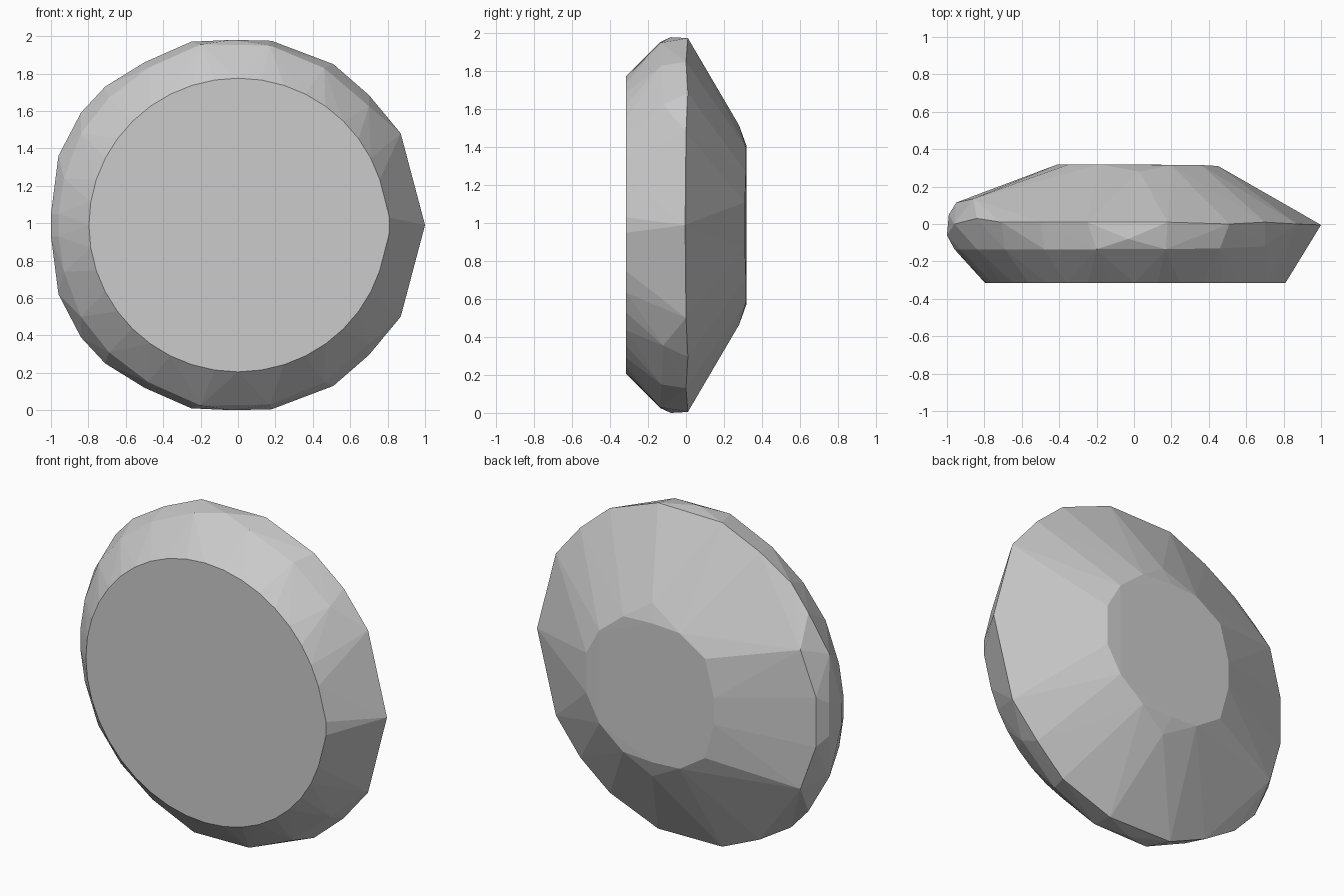
import bpy, bmesh
from math import cos, sin, pi

if "Cube" in bpy.data.objects:
    bpy.data.objects.remove(bpy.data.objects["Cube"])


def mirrored(points):
    """Mirror (x, y, height from the middle) points above and below z = 1."""
    return [(x, y, 1 + s * h) for x, y, h in points for s in (1, -1)]


def ring(rx, rz, y, count):
    return [(rx * cos(2 * pi * i / count), y, 1 + rz * sin(2 * pi * i / count))
            for i in range(count)]


# flat round front face, slightly pointed on the right
points = ring(0.797, 0.785, -0.315, 40)
points += mirrored([(0.81, -0.315, 0.04)])

# bevel shoulder behind the front face
points += mirrored([
    (0.70, -0.12, 0.635), (0.46, -0.13, 0.84), (0.17, -0.135, 0.96),
    (-0.2, -0.135, 0.965), (-0.48, -0.135, 0.84), (-0.69, -0.135, 0.68),
    (-0.84, -0.135, 0.49), (-0.93, -0.135, 0.25), (-0.96, -0.135, 0.06)])

# faceted widest rim
points += mirrored([
    (0.87, 0.0, 0.49), (0.70, 0.01, 0.695), (0.51, 0.0, 0.86),
    (0.18, 0.01, 0.985), (-0.03, -0.08, 0.99), (-0.25, 0.01, 0.98),
    (-0.50, 0.01, 0.87), (-0.71, 0.01, 0.74), (-0.84, 0.03, 0.60),
    (-0.96, 0.0, 0.37), (-0.99, 0.05, 0.1), (-1.0, -0.06, 0.06)])
points += [(1.0, -0.005, 1.0)]

# raised rim on the left
points += mirrored([(-0.95, 0.115, 0.15), (-0.86, 0.135, 0.42)])

# small flat back face and its upper and lower shoulders
points += mirrored([
    (0.45, 0.31, 0.12), (0.36, 0.315, 0.28), (0.2, 0.315, 0.41),
    (0.0, 0.318, 0.42), (-0.18, 0.318, 0.41), (-0.35, 0.318, 0.3),
    (-0.41, 0.318, 0.08), (0.03, 0.28, 0.525)])

# wrap everything in one faceted shell
bm = bmesh.new()
for p in points:
    bm.verts.new(p)
hull = bmesh.ops.convex_hull(bm, input=bm.verts)
loose = {g for g in hull["geom_interior"] + hull["geom_unused"]
         if isinstance(g, bmesh.types.BMVert)}
bmesh.ops.delete(bm, geom=list(loose), context='VERTS')
bmesh.ops.dissolve_limit(bm, angle_limit=0.01, verts=bm.verts, edges=bm.edges)
bmesh.ops.recalc_face_normals(bm, faces=bm.faces)

# rest on the floor
low = min(v.co.z for v in bm.verts)
bmesh.ops.translate(bm, verts=bm.verts, vec=(0, 0, -low))

mesh = bpy.data.meshes.new("faceted_stone")
bm.to_mesh(mesh)
bm.free()
stone = bpy.data.objects.new("faceted_stone", mesh)
bpy.context.collection.objects.link(stone)
